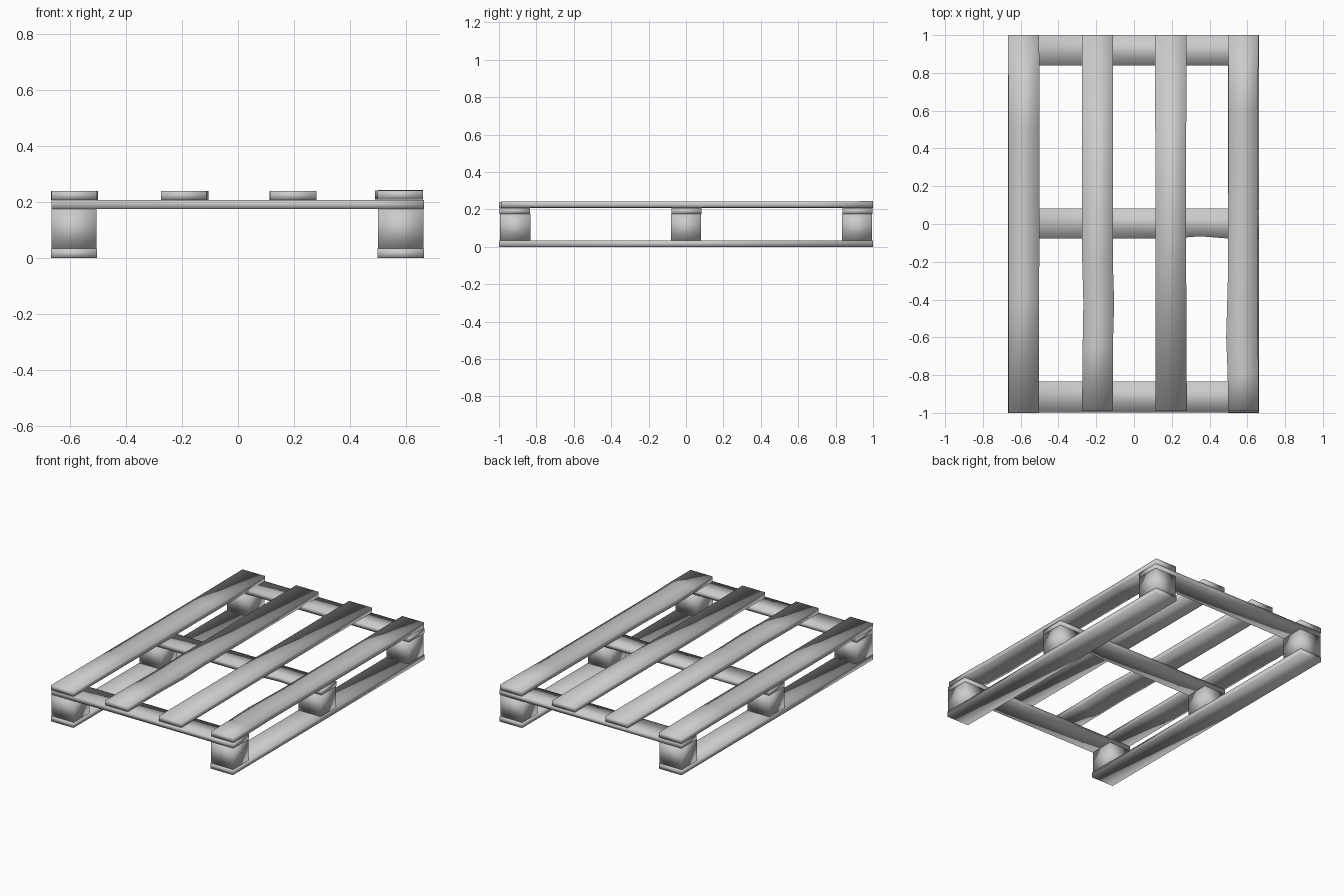
import bpy

if "Cube" in bpy.data.objects:
    bpy.data.objects.remove(bpy.data.objects["Cube"])


def board(name, stations, z0, z1, along_y=True):
    """Loft a rectangular plank; stations are (position, low edge, high edge, top lift)."""
    verts, faces = [], []
    for t, lo, hi, lift in stations:
        for s, z in ((lo, z0), (hi, z0), (hi, z1 + lift), (lo, z1 + lift)):
            verts.append((s, t, z) if along_y else (t, s, z))
    n = len(stations)
    for i in range(n - 1):
        for k in range(4):
            a, b = i * 4 + k, i * 4 + (k + 1) % 4
            f = (a, b, b + 4, a + 4)
            faces.append(f[::-1] if along_y else f)
    caps = [(0, 3, 2, 1), tuple(4 * (n - 1) + k for k in range(4))]
    faces += [c[::-1] for c in caps] if along_y else caps
    mesh = bpy.data.meshes.new(name)
    mesh.from_pydata(verts, [], faces)
    # make the winding consistently outward
    import bmesh
    bm = bmesh.new()
    bm.from_mesh(mesh)
    bmesh.ops.recalc_face_normals(bm, faces=bm.faces)
    bm.to_mesh(mesh)
    bm.free()
    mesh.polygons.foreach_set("use_smooth", [True] * len(mesh.polygons))
    ob = bpy.data.objects.new(name, mesh)
    bpy.context.collection.objects.link(ob)
    return ob


# Deck boards, with slightly worn edges
board("deck_board_left", [(-1, -.665, -.502, 0), (-.4, -.664, -.502, 0),
                          (.5, -.664, -.5, 0), (1, -.667, -.502, 0)], .207, .24)
board("deck_board_inner_left", [(-.99, -.275, -.112, 0), (-.65, -.272, -.112, 0),
                                (-.42, -.268, -.105, 0), (-.2, -.274, -.112, 0),
                                (1, -.275, -.11, 0)], .207, .24)
board("deck_board_inner_right", [(-.99, .114, .28, 0), (0, .113, .275, 0),
                                 (1, .112, .278, 0)], .207, .24)
board("deck_board_right", [(-.99, .498, .66, 0), (-.8, .496, .66, 0),
                           (-.6, .488, .655, 0), (-.25, .498, .655, 0),
                           (.6, .5, .655, 0), (1, .5, .66, .002)], .209, .242)

# Cross boards
for name, lo, hi, dip in (("front", -.997, -.833, 0), ("middle", -.077, .083, .012),
                          ("rear", .838, .998, 0)):
    board("cross_board_" + name, [(-.665, lo, hi, 0), (.2, lo, hi, 0), (.35, lo + dip, hi, 0),
                                  (.5, lo, hi, 0), (.663, lo, hi, 0)], .176, .207, False)

# Bottom runners and spacer blocks
for side, lo, hi in (("left", -.667, -.502), ("right", .498, .663)):
    board("runner_" + side, [(-1, lo, hi, 0), (1, lo, hi, 0)], 0, .034)
    for row, y0, y1 in (("front", -.995, -.832), ("middle", -.08, .08), ("rear", .835, .995)):
        board(f"block_{side}_{row}", [(y0, lo + .002, hi - .002, 0), (y1, lo + .002, hi - .002, 0)],
              .034, .176)
